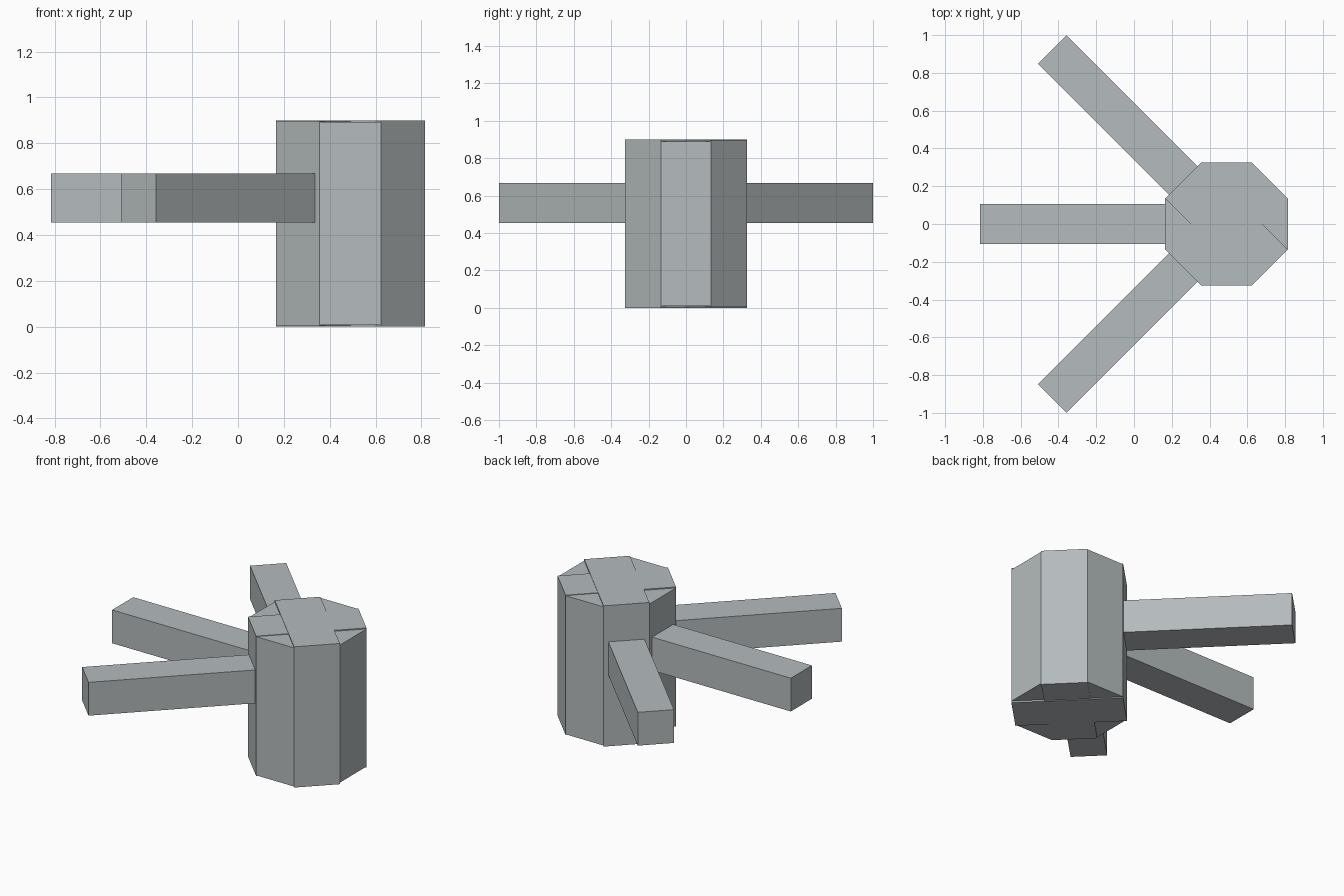
import bpy
from math import radians
from mathutils import Matrix, Vector

default_cube = bpy.data.objects.get("Cube")
if default_cube:
    bpy.data.objects.remove(default_cube, do_unlink=True)

# Single stone grey
grey = bpy.data.materials.new("stone_grey")
grey.use_nodes = True
colour = (0.46, 0.50, 0.51, 1)
grey.diffuse_color = colour
grey.node_tree.nodes["Principled BSDF"].inputs["Base Color"].default_value = colour

HUB = Vector((0.49, 0, 0))
HUB_WIDTH, HUB_SIDE, HUB_HEIGHT = 0.65, 0.269, 0.9
ARM_LENGTH, ARM_SIZE, ARM_Z = 1.306, 0.213, 0.561


def box(name, size, offset, angle):
    """Box shifted by offset, then turned about the hub's vertical axis."""
    bpy.ops.mesh.primitive_cube_add(size=1)
    part = bpy.context.object
    part.name = name
    part.data.transform(Matrix.Translation(HUB)
                        @ Matrix.Rotation(radians(angle), 4, "Z")
                        @ Matrix.Translation(offset)
                        @ Matrix.Diagonal((*size, 1)))
    part.data.materials.append(grey)
    return part


# Octagonal hub: four crossed slabs, each a touch shorter than the last
for step, (name, angle) in enumerate([("hub_slab_diagonal_a", -45),
                                      ("hub_slab_diagonal_b", 45),
                                      ("hub_slab_lengthwise", 90),
                                      ("hub_slab_crosswise", 0)]):
    height = HUB_HEIGHT - step * 0.0067
    box(name, (HUB_WIDTH, HUB_SIDE, height), (0, 0, HUB_HEIGHT / 2), angle)

# Three square arms fanning out from the hub centre
for name, angle in (("back_arm", 135), ("middle_arm", 180), ("front_arm", 225)):
    box(name, (ARM_LENGTH, ARM_SIZE, ARM_SIZE), (ARM_LENGTH / 2, 0, ARM_Z), angle)
